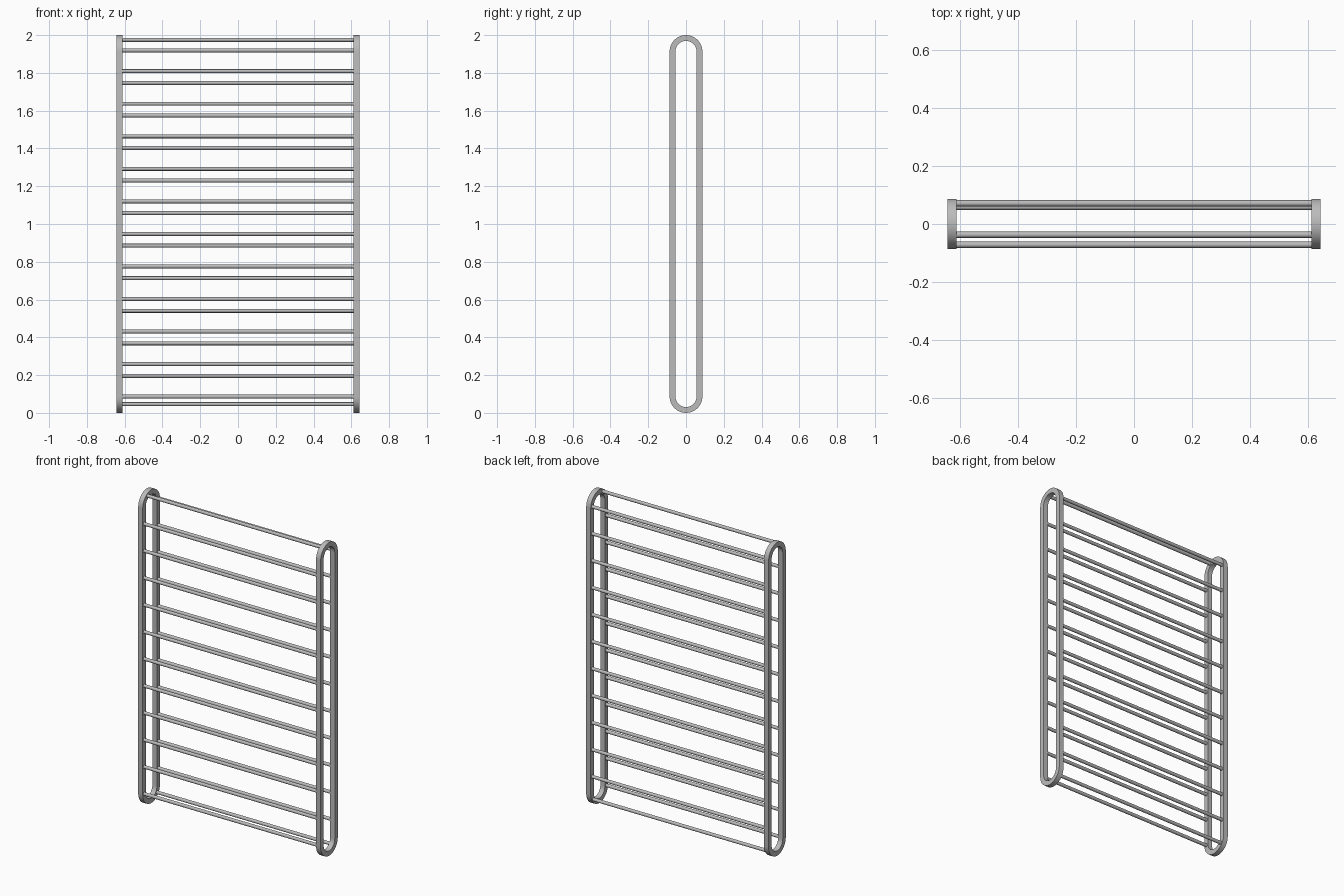
import bpy, bmesh, math
from mathutils import Matrix

cube = bpy.data.objects.get("Cube")
if cube:
    bpy.data.objects.remove(cube, do_unlink=True)

steel = bpy.data.materials.new("brushed_grey_metal")
steel.use_nodes = True
GREY = (0.5, 0.5, 0.5, 1)
steel.diffuse_color = GREY
steel.node_tree.nodes["Principled BSDF"].inputs["Base Color"].default_value = GREY

HEIGHT = 2.0
OUTER, INNER = 0.087, 0.056      # radii of the loop ends
X_IN, X_OUT = 0.612, 0.644       # inner and outer faces of the loops
BAR_RADIUS = 0.0105
ARC_STEPS = 16


def add_object(name, bm):
    bmesh.ops.recalc_face_normals(bm, faces=bm.faces[:])
    mesh = bpy.data.meshes.new(name)
    bm.to_mesh(mesh)
    bm.free()
    mesh.materials.append(steel)
    obj = bpy.data.objects.new(name, mesh)
    bpy.context.collection.objects.link(obj)
    bpy.ops.object.select_all(action="DESELECT")
    obj.select_set(True)
    bpy.context.view_layer.objects.active = obj
    bpy.ops.object.shade_smooth_by_angle(angle=math.radians(35))
    return obj


def stadium(radius):
    """Outline of an upright slot in the y-z plane."""
    points = []
    for start, z in ((0, HEIGHT - OUTER), (math.pi, OUTER)):
        for i in range(ARC_STEPS + 1):
            a = start + math.pi * i / ARC_STEPS
            points.append((radius * math.cos(a), z + radius * math.sin(a)))
    return points


def side_loop(name, side):
    """Flat-sided tube bent into a closed upright loop."""
    bm = bmesh.new()
    rings = [[bm.verts.new((side * x, y, z)) for y, z in stadium(r)]
             for x, r in ((X_IN, INNER), (X_OUT, INNER), (X_OUT, OUTER), (X_IN, OUTER))]
    count = len(rings[0])
    for k in range(4):
        a, b = rings[k], rings[(k + 1) % 4]
        for i in range(count):
            j = (i + 1) % count
            bm.faces.new((a[i], a[j], b[j], b[i]))
    add_object(name, bm)


def crossbar(name, y, z):
    bm = bmesh.new()
    bmesh.ops.create_cone(bm, cap_ends=True, segments=16, radius1=BAR_RADIUS,
                          radius2=BAR_RADIUS, depth=2 * X_IN + 0.004,
                          matrix=Matrix.Translation((0, y, z)) @ Matrix.Rotation(math.pi / 2, 4, "Y"))
    add_object(name, bm)


# Side loops
side_loop("left_side_loop", 1)
side_loop("right_side_loop", -1)

# Evenly spaced bars, the back row staggered from the front row
MID = (OUTER + INNER) / 2
STEP = 0.1723
for n in range(11):
    crossbar(f"front_bar_{n + 1}", -MID, 0.086 + n * STEP)
    crossbar(f"back_bar_{n + 1}", MID, 0.196 + n * STEP)

# End bars seated on the curved ends
crossbar("top_front_bar", -0.037, 1.975)
crossbar("bottom_back_bar", 0.059, 0.046)
